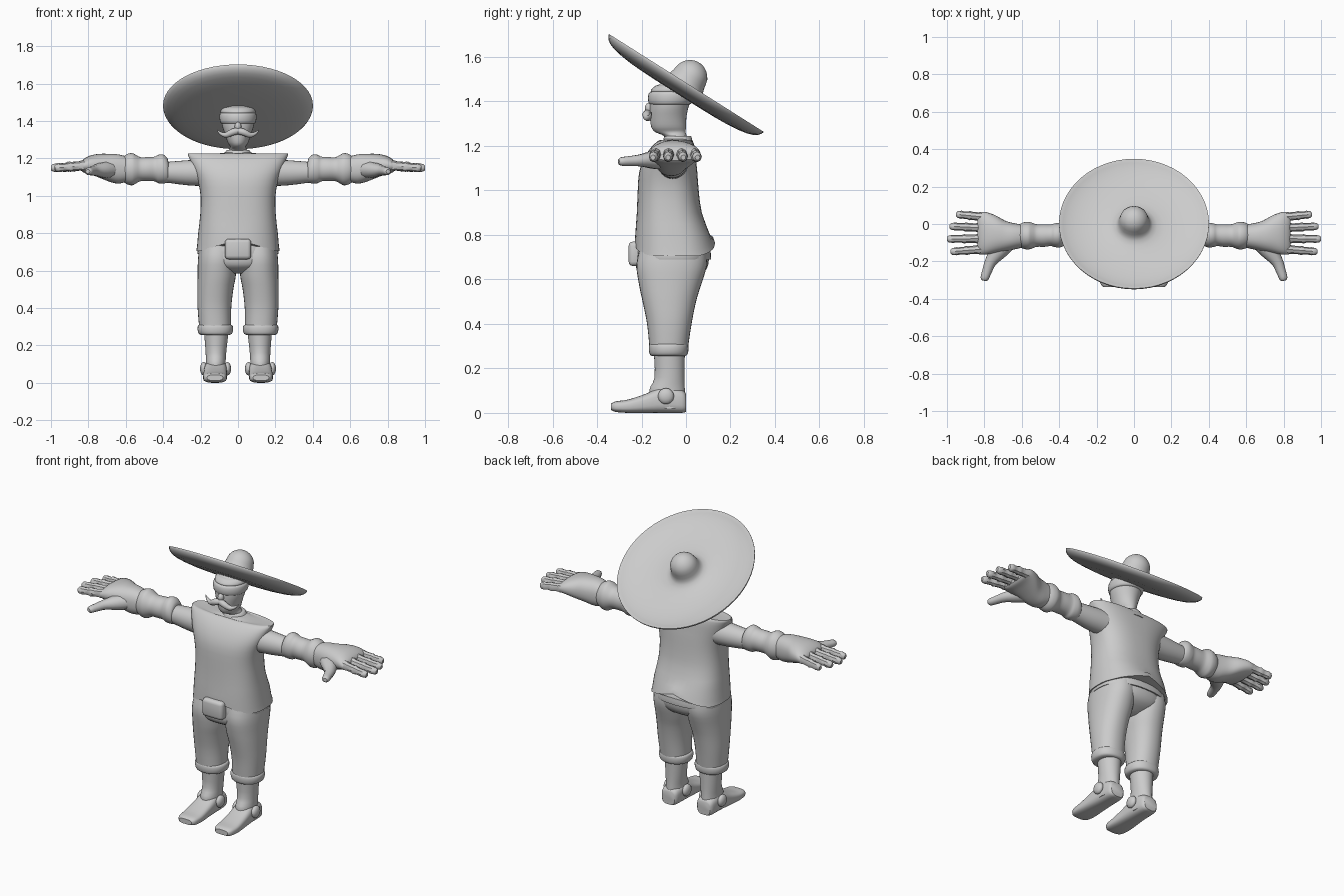
import bpy, bmesh, math
from mathutils import Vector, Matrix

grey = bpy.data.materials.new("plain grey")
grey.diffuse_color = (0.6, 0.6, 0.6, 1)


def finish(name, bm, mirror=False, angle=40):
    bmesh.ops.recalc_face_normals(bm, faces=bm.faces[:])
    me = bpy.data.meshes.new(name)
    bm.to_mesh(me)
    bm.free()
    me.shade_smooth()
    me.set_sharp_from_angle(angle=math.radians(angle))
    me.materials.append(grey)
    ob = bpy.data.objects.new(name, me)
    bpy.context.collection.objects.link(ob)
    if mirror:
        m = ob.modifiers.new("mirror", 'MIRROR')
        m.use_mirror_merge = False
    return ob


def smooth_rows(rows, sub):
    """Catmull-Rom interpolation of rows of numbers."""
    out = []
    for i in range(len(rows) - 1):
        p = [rows[max(0, min(len(rows) - 1, i + k))] for k in (-1, 0, 1, 2)]
        for s in range(sub):
            t = s / sub
            out.append([0.5 * (2 * b + (c - a) * t + (2 * a - 5 * b + 4 * c - d) * t * t
                               + (3 * b - a - 3 * c + d) * t ** 3) for a, b, c, d in zip(*p)])
    out.append(list(rows[-1]))
    return out


def skin(bm, rings):
    vs = [[bm.verts.new(p) for p in r] for r in rings]
    n = len(vs[0])
    for a, b in zip(vs, vs[1:]):
        for i in range(n):
            bm.faces.new((a[i], a[(i + 1) % n], b[(i + 1) % n], b[i]))
    bm.faces.new(vs[0])
    bm.faces.new(vs[-1])


def loft(name, rows, axis='z', n=32, p=2.0, sub=3, mirror=False, edit=None):
    """Rows are (position on axis, centre a, centre b, radius a, radius b)."""
    bm = bmesh.new()
    rings = []
    for t, ca, cb, ra, rb in smooth_rows(rows, sub):
        ring = []
        for i in range(n):
            w = 2 * math.pi * i / n
            c, s = math.cos(w), math.sin(w)
            a = ca + ra * math.copysign(abs(c) ** (2 / p), c)
            b = cb + rb * math.copysign(abs(s) ** (2 / p), s)
            ring.append({'z': (a, b, t), 'x': (t, a, b), 'y': (a, t, b)}[axis])
        rings.append(ring)
    skin(bm, rings)
    if edit:
        edit(bm)
    return finish(name, bm, mirror)


def tube(name, rows, n=10, sub=3, mirror=True, flat=1.0):
    """Rows are (x, y, z, radius) along a path."""
    pts = smooth_rows(rows, sub)
    bm = bmesh.new()
    rings = []
    for i, (x, y, z, r) in enumerate(pts):
        d = Vector(pts[min(i + 1, len(pts) - 1)][:3]) - Vector(pts[max(i - 1, 0)][:3])
        d.normalize()
        side = d.cross(Vector((0, 0, 1))).normalized()
        up = side.cross(d)
        rings.append([Vector((x, y, z)) + r * (side * math.cos(2 * math.pi * k / n)
                      + up * flat * math.sin(2 * math.pi * k / n)) for k in range(n)])
    skin(bm, rings)
    return finish(name, bm, mirror)


# wide hat: turned profile, tipped back
hat = loft("hat", [(-.06, 0, 0, .01, .01), (-.06, 0, 0, .12, .12), (-.056, 0, 0, .25, .256),
                   (-.042, 0, 0, .345, .354), (-.022, 0, 0, .387, .397), (0, 0, 0, .401, .411),
                   (.002, 0, 0, .394, .403), (-.014, 0, 0, .355, .365), (-.03, 0, 0, .27, .277),
                   (-.03, 0, 0, .16, .16), (-.012, 0, 0, .1, .1), (.02, 0, 0, .082, .082),
                   (.065, 0, 0, .072, .072), (.095, 0, 0, .048, .048), (.109, 0, 0, .02, .02),
                   (.111, 0, 0, .003, .003)], n=56, sub=2)
hat.data.transform(Matrix.Translation((0, 0, 1.48)) @ Matrix.Rotation(math.radians(-32.3), 4, 'X'))

# head and neck
loft("head", [(1.19, 0, -.045, .065, .06), (1.24, 0, -.045, .05, .05), (1.262, 0, -.07, .042, .068),
              (1.285, 0, -.078, .055, .078), (1.33, 0, -.08, .07, .082), (1.38, 0, -.075, .086, .088),
              (1.43, 0, -.062, .09, .095), (1.47, 0, -.045, .086, .085), (1.5, 0, -.02, .06, .06)])
# brow band with eye ridge
loft("eye_band", [(1.385, 0, -.073, .084, .085), (1.392, 0, -.071, .094, .096), (1.415, 0, -.068, .099, .103),
                  (1.438, 0, -.064, .097, .102), (1.446, 0, -.06, .086, .09)])
loft("forehead_band", [(1.44, 0, -.06, .088, .095), (1.45, 0, -.058, .094, .1),
                       (1.47, 0, -.048, .088, .09), (1.475, 0, -.045, .07, .07)])
# nose and moustache
bm = bmesh.new()
bmesh.ops.create_uvsphere(bm, u_segments=16, v_segments=10, radius=1,
                          matrix=Matrix.Translation((0, -.165, 1.37)) @ Matrix.Diagonal((.018, .02, .024, 1)))
finish("nose", bm)
tube("moustache", [(-.005, -.17, 1.347, .018), (.03, -.178, 1.34, .019), (.062, -.172, 1.325, .015),
                   (.09, -.163, 1.332, .009), (.112, -.155, 1.352, .002)])
loft("collar", [(1.19, 0, -.04, .11, .085), (1.215, 0, -.037, .08, .068), (1.24, 0, -.037, .064, .062),
                (1.245, 0, -.037, .055, .055)], sub=2)


# tunic with pointed shoulders and a wavy hem
def hem(bm):
    for v in bm.verts:
        if v.co.z < .78:
            v.co.z += .03 - .06 * min(1, abs(v.co.x) / .2)


loft("tunic", [(.735, 0, -.05, .223, .18), (.80, 0, -.06, .213, .168), (.9, 0, -.075, .202, .146),
               (1.0, 0, -.08, .2, .137), (1.08, 0, -.08, .215, .131), (1.14, 0, -.073, .238, .118),
               (1.19, 0, -.06, .256, .1), (1.222, 0, -.048, .268, .078), (1.226, 0, -.045, .25, .065),
               (1.222, 0, -.045, .15, .06), (1.232, 0, -.045, .06, .05)],
     n=48, p=2.5, sub=2, edit=hem)
loft("shirt_tail", [(.69, 0, -.055, .208, .163), (.695, 0, -.055, .217, .168), (.76, 0, -.055, .21, .162)],
     n=40, p=2.4)

# belt buckle
bm = bmesh.new()
bmesh.ops.create_cube(bm, size=1, matrix=Matrix.Translation((0, -.228, .715)) @ Matrix.Diagonal((.14, .06, .11, 1)))
bmesh.ops.bevel(bm, geom=bm.edges[:], offset=.02, segments=3, affect='EDGES', profile=.5)
finish("belt_buckle", bm)

# trousers
loft("hips", [(.585, 0, -.075, .06, .07), (.62, 0, -.07, .165, .14), (.67, 0, -.062, .208, .163),
              (.75, 0, -.058, .203, .16)], p=2.3)
loft("trouser_leg", [(.28, .122, -.078, .084, .085), (.4, .126, -.075, .09, .1), (.5, .121, -.075, .096, .12),
                     (.57, .114, -.072, .102, .138), (.66, .11, -.065, .104, .158), (.73, .105, -.06, .1, .15)],
     p=2.2, mirror=True)
loft("trouser_cuff", [(.255, .121, -.078, .072, .072), (.262, .121, -.078, .088, .084), (.284, .121, -.078, .095, .089),
                      (.306, .121, -.078, .092, .087), (.312, .121, -.078, .078, .076)], p=2.2, mirror=True)

# boots
loft("boot_shaft", [(.02, .12, -.075, .056, .074), (.1, .119, -.085, .053, .08), (.16, .118, -.074, .055, .067),
                    (.28, .116, -.075, .066, .07)], mirror=True)
loft("boot_foot", [(0, .12, .045, .042, .04), (-.02, .12, .052, .054, .052), (-.1, .12, .06, .06, .06),
                   (-.18, .122, .043, .062, .043), (-.26, .123, .03, .064, .03), (-.315, .123, .028, .058, .024),
                   (-.336, .123, .027, .042, .015)], axis='y', p=3, mirror=True)
for side, x in (("outer", .183), ("inner", .057)):
    bm = bmesh.new()
    bmesh.ops.create_uvsphere(bm, u_segments=16, v_segments=10, radius=1,
                              matrix=Matrix.Translation((x, -.09, .075)) @ Matrix.Diagonal((.02, .036, .036, 1)))
    finish("ankle_stud_" + side, bm, True)

# arms, ringed sleeves and gloves (along x)
loft("upper_arm", [(.18, -.06, 1.123, .07, .072), (.28, -.06, 1.123, .062, .066), (.4, -.06, 1.126, .05, .053)],
     axis='x', n=24, mirror=True)
loft("sleeve", [(.372, -.06, 1.128, .048, .052), (.378, -.06, 1.135, .058, .066), (.4, -.06, 1.143, .066, .077),
                (.425, -.06, 1.143, .063, .076), (.445, -.06, 1.143, .058, .066), (.48, -.062, 1.143, .06, .064),
                (.52, -.062, 1.142, .06, .064), (.545, -.062, 1.142, .069, .076), (.565, -.062, 1.142, .074, .086),
                (.59, -.062, 1.142, .071, .082), (.61, -.062, 1.142, .062, .07)], axis='x', mirror=True)
loft("glove_palm", [(.59, -.064, 1.142, .06, .066), (.64, -.066, 1.143, .07, .078), (.69, -.064, 1.15, .082, .074),
                    (.74, -.054, 1.16, .1, .064), (.79, -.05, 1.165, .113, .05), (.825, -.05, 1.16, .112, .036),
                    (.838, -.05, 1.157, .1, .022)], axis='x', p=2.3, mirror=True)

# fingers: three knuckled segments each
for i, (y0, y1, x1) in enumerate([(.035, .052, .95), (-.022, -.012, .985), (-.078, -.08, 1.0), (-.132, -.148, .98)]):
    rows = []
    for f, r in ((0, .024), (.25, .026), (.32, .022), (.52, .022), (.58, .025), (.65, .02), (.8, .02),
                 (.84, .022), (.96, .018), (1, .011)):
        rows.append((.78 + (x1 - .78) * f, y0 + (y1 - y0) * f, 1.165 - .017 * f, r))
    tube("finger_%d" % (i + 1), rows, n=8, sub=1, flat=1.1)
tube("thumb", [(.67, -.08, 1.14, .055), (.72, -.14, 1.138, .048), (.765, -.2, 1.135, .032),
               (.785, -.25, 1.132, .026), (.799, -.29, 1.13, .022), (.803, -.303, 1.13, .012)], flat=.9)
